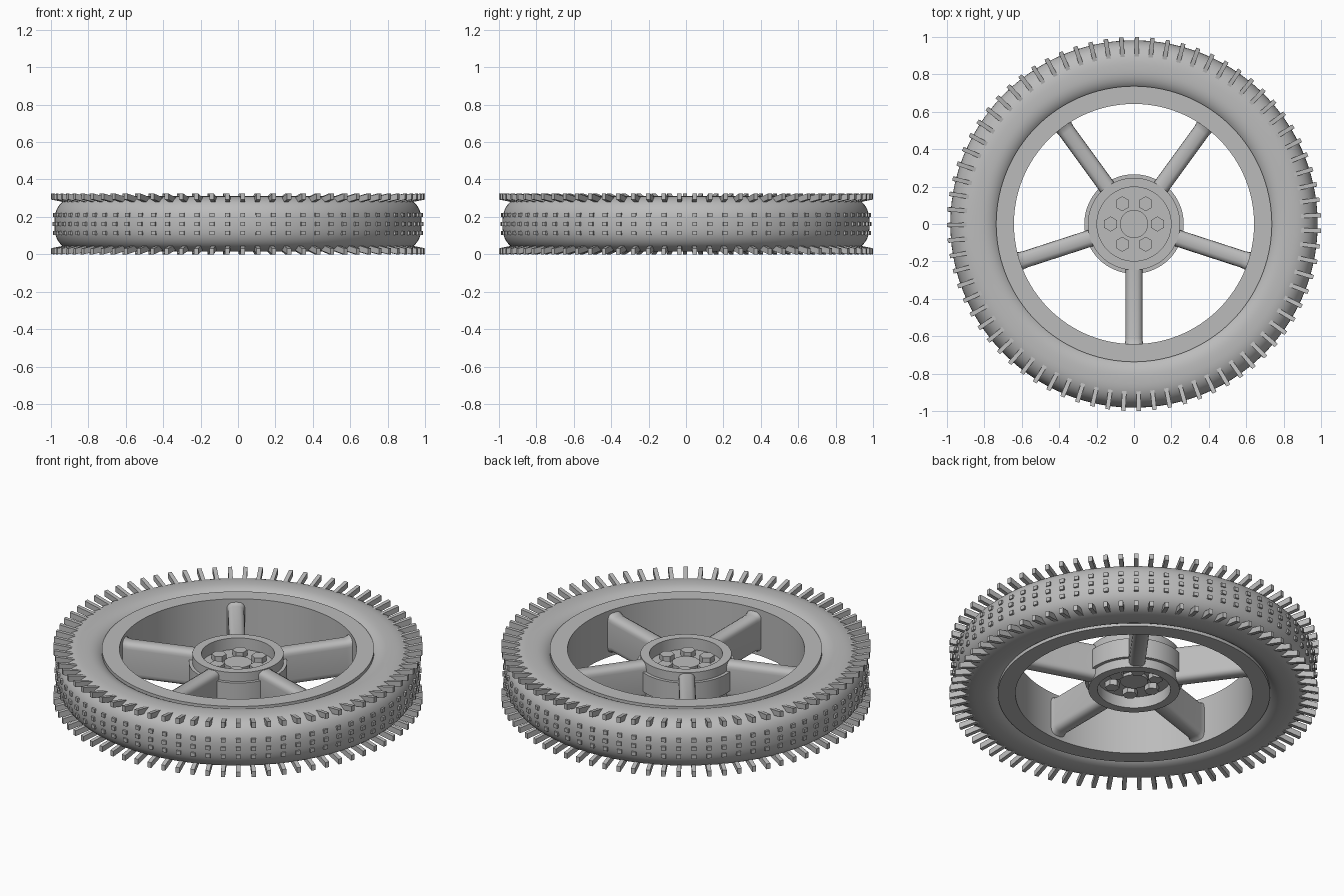
import bpy, bmesh, math
from mathutils import Matrix

MID = 0.1625          # height of the wheel's middle plane
LUGS = 75
PHASE = math.radians(271.5)
STEP = math.tau / LUGS

cube = bpy.data.objects.get("Cube")
if cube:
    bpy.data.objects.remove(cube, do_unlink=True)

grey = bpy.data.materials.new("plain_grey")
grey.use_nodes = True
grey.diffuse_color = (0.5, 0.5, 0.5, 1)
grey.node_tree.nodes["Principled BSDF"].inputs["Base Color"].default_value = (0.5, 0.5, 0.5, 1)


def finish(name, bm, smooth=True):
    """Turn a bmesh into a named, coloured object."""
    bmesh.ops.recalc_face_normals(bm, faces=bm.faces)
    mesh = bpy.data.meshes.new(name)
    bm.to_mesh(mesh)
    bm.free()
    mesh.materials.append(grey)
    obj = bpy.data.objects.new(name, mesh)
    bpy.context.collection.objects.link(obj)
    if smooth:
        bpy.ops.object.select_all(action='DESELECT')
        obj.select_set(True)
        bpy.context.view_layer.objects.active = obj
        bpy.ops.object.shade_smooth_by_angle(angle=math.radians(32))
    return obj


def bridge(bm, rings, closed):
    """Skin a list of vertex rings; cap the ends if the run is open."""
    pairs = list(zip(rings, rings[1:]))
    if closed:
        pairs.append((rings[-1], rings[0]))
    else:
        bm.faces.new(rings[0])
        bm.faces.new(rings[-1])
    for a, b in pairs:
        for i in range(len(a)):
            j = (i + 1) % len(a)
            bm.faces.new((a[i], a[j], b[j], b[i]))


def lathe(name, profile, segments=120):
    """Revolve a closed (radius, height) profile about z."""
    bm = bmesh.new()
    rings = []
    for k in range(segments):
        a = math.tau * k / segments
        rings.append([bm.verts.new((r * math.cos(a), r * math.sin(a), z)) for r, z in profile])
    bridge(bm, rings, True)
    return finish(name, bm)


def block(bm, outline, width, angle):
    """Add a (radius, height) outline of a given tangential width at an angle."""
    turn = Matrix.Rotation(angle, 3, 'Z')
    rings = [[bm.verts.new(turn @ Matrix.Identity(3).to_4x4().to_3x3() @ v)
              for v in map(vector, [(r, s * width / 2, z) for r, z in outline])]
             for s in (-1, 1)]
    bridge(bm, rings, False)


def vector(p):
    return Matrix.Translation(p).to_translation()


def mirrored(points):
    """Complete an upper half profile with its reflection in the middle plane."""
    return points + [(r, 2 * MID - z) for r, z in reversed(points)]


def disc(name, radius, depth, sides, x, y, z, bevel=0.0):
    bm = bmesh.new()
    bmesh.ops.create_cone(bm, cap_ends=True, segments=sides, radius1=radius, radius2=radius,
                          depth=depth, matrix=Matrix.Translation((x, y, z)))
    return finish(name, bm)


# Tyre: rounded section, flatter than an ellipse
tyre = []
for k in range(45):
    t = math.radians(132.5) * (1 - k / 22)
    c, s = math.cos(t), math.sin(t)
    reach = 0.152 if c > 0 else 0.13
    tyre.append((0.83 + math.copysign(reach * abs(c) ** 0.8, c),
                 MID + math.copysign(0.148 * abs(s) ** 0.8, s)))
lathe("tyre", tyre, 150)

# Rim
lathe("rim", mirrored([(0.642, 0.30), (0.737, 0.30)][::-1] + [(0.642, 0.29)]))

# Shoulder lugs, rising outward on both sides
bm = bmesh.new()
lug = [(0.89, 0.27), (0.89, 0.302), (1.0, 0.325), (1.0, 0.293)]
for k in range(LUGS):
    for outline in (lug, [(r, 2 * MID - z) for r, z in lug]):
        block(bm, outline, 0.023, PHASE + k * STEP)
finish("shoulder_lugs", bm, False)

# Three rows of small tread blocks
bm = bmesh.new()
for k in range(LUGS):
    for dz, top in ((-0.048, 0.988), (0, 0.993), (0.048, 0.988)):
        low, high = MID + dz - 0.011, MID + dz + 0.011
        block(bm, [(0.95, low), (0.95, high), (top, high), (top, low)],
              0.025, PHASE + k * STEP)
finish("tread_blocks", bm, False)

# Spokes: deep beams with rounded upper and lower edges, flared at the rim
half = [(0.045, 0.07), (0.043, 0.085), (0.036, 0.097), (0.02, 0.106)]
section = half + [(-w, h) for w, h in reversed(half)]
section += [(-w, -h) for w, h in section]
for n in range(5):
    bm = bmesh.new()
    turn = Matrix.Rotation(math.radians(270 + 72 * n), 3, 'Z')
    rings = []
    for r, scale in ((0.235, 1), (0.61, 1), (0.632, 1.05), (0.65, 1.15)):
        rings.append([bm.verts.new(turn @ vector((r, w * scale, MID + h * scale)))
                      for w, h in section])
    bridge(bm, rings, False)
    finish(f"spoke_{n + 1}", bm)

# Hub: stepped drum with a recess on each face
lathe("hub", mirrored([(0.001, 0.205), (0.198, 0.205), (0.198, 0.273), (0.247, 0.273),
                       (0.247, 0.22), (0.266, 0.22)]), 72)

# Axle caps and hexagonal bolts on both faces
for side, sign in (("upper", 1), ("lower", -1)):
    disc(side + "_axle_cap", 0.075, 0.03, 40, 0, 0, MID + sign * 0.045)
    for n in range(6):
        a = math.tau * n / 6
        disc(f"{side}_bolt_{n + 1}", 0.04, 0.05, 6, 0.125 * math.cos(a),
             0.125 * math.sin(a), MID + sign * 0.05)
